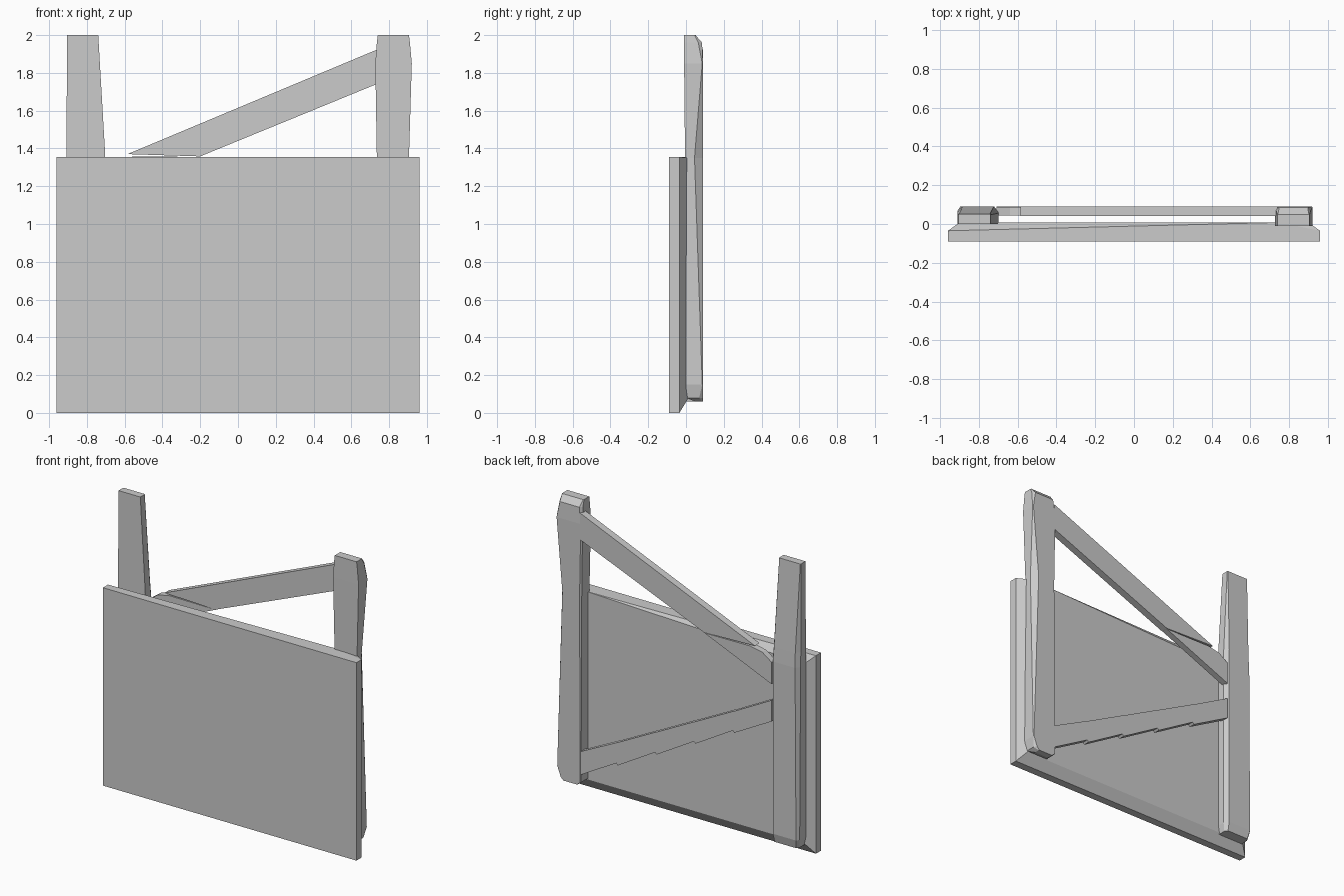
import bpy, bmesh

if "Cube" in bpy.data.objects:
    bpy.data.objects.remove(bpy.data.objects["Cube"])


def finish(name, bm):
    bmesh.ops.recalc_face_normals(bm, faces=bm.faces)
    me = bpy.data.meshes.new(name)
    bm.to_mesh(me)
    bm.free()
    ob = bpy.data.objects.new(name, me)
    bpy.context.collection.objects.link(ob)
    return ob


def prism(name, outline, y0, y1):
    """Extrude an x-z outline along y."""
    bm = bmesh.new()
    a = [bm.verts.new((x, y0, z)) for x, z in outline]
    b = [bm.verts.new((x, y1, z)) for x, z in outline]
    n = len(a)
    bm.faces.new(a)
    bm.faces.new(b[::-1])
    for i in range(n):
        j = (i + 1) % n
        bm.faces.new((a[i], b[i], b[j], a[j]))
    return finish(name, bm)


def post(name, sections):
    """Loft sections (z, x0, x1, y0, y1, left chamfer, right chamfer)."""
    bm = bmesh.new()
    rings = []
    for z, x0, x1, y0, y1, cl, cr in sections:
        pts = [(x0, y0), (x1, y0), (x1, y1 - cr), (x1 - cr * .7, y1),
               (x0 + cl * .7, y1), (x0, y1 - cl)]
        rings.append([bm.verts.new((x, y, z)) for x, y in pts])
    for a, b in zip(rings, rings[1:]):
        for i in range(6):
            j = (i + 1) % 6
            bm.faces.new((a[i], a[j], b[j], b[i]))
    bm.faces.new(rings[0])
    bm.faces.new(rings[-1])
    return finish(name, bm)


# Panel: flat front, chamfered back with a top bevel widening to the left
bm = bmesh.new()
for s in (-1, 1):
    for y in (-.09, -.035):
        for z in (0, 1.355):
            bm.verts.new((s * .96, y, z))
for p in [(-.9, .07), (.9, .07), (.9, 1.35), (.75, 1.355), (-.9, 1.30)]:
    bm.verts.new((p[0], .008, p[1]))
bmesh.ops.convex_hull(bm, input=bm.verts)
finish("panel", bm)

# Uneven hewn posts
post("right_post", [
    (.06, .76, .87, .05, .09, .005, .005),
    (.08, .735, .90, .0, .09, .005, .02),
    (.15, .735, .915, .0, .09, .005, .004),
    (1.35, .735, .905, -.005, .09, .012, .045),
    (1.85, .727, .92, -.01, .09, .01, .004),
    (1.96, .735, .91, -.01, .085, .02, .02),
    (2.0, .74, .905, -.01, .05, .004, .004)])
post("left_post", [
    (.06, -.90, -.71, .0, .075, .02, .02),
    (.12, -.91, -.70, .0, .09, .02, .03),
    (1.30, -.91, -.70, .0, .09, .03, .03),
    (1.40, -.908, -.705, .0, .085, .03, .03),
    (2.0, -.905, -.74, .0, .052, .004, .004)])

# Upper brace, split where it passes the panel's top edge
prism("upper_brace", [(.74, 1.925), (-.585, 1.37), (-.20, 1.358), (.74, 1.743)],
      .04, .09)
prism("upper_brace_end", [(-.20, 1.355), (-.55, 1.358), (-.64, 1.34),
                          (-.71, 1.29), (-.71, 1.14)], .045, .088)

# Lower brace with small splintered notches along both edges
N = 5
top, bottom = [], []
for i in range(N + 1):
    t = i / N
    x = -.71 + 1.47 * t
    zt, zb = 1.03 - .75 * t, .885 - .765 * t
    if 0 < i < N:
        top += [(x - .012, zt), (x, zt - .005)]
        bottom += [(x - .012, zb), (x, zb + .012)]
    else:
        top.append((x, zt))
        bottom.append((x, zb))
prism("lower_brace", top + [(.86, .23), (.86, .08)] + bottom[::-1], .045, .089)
